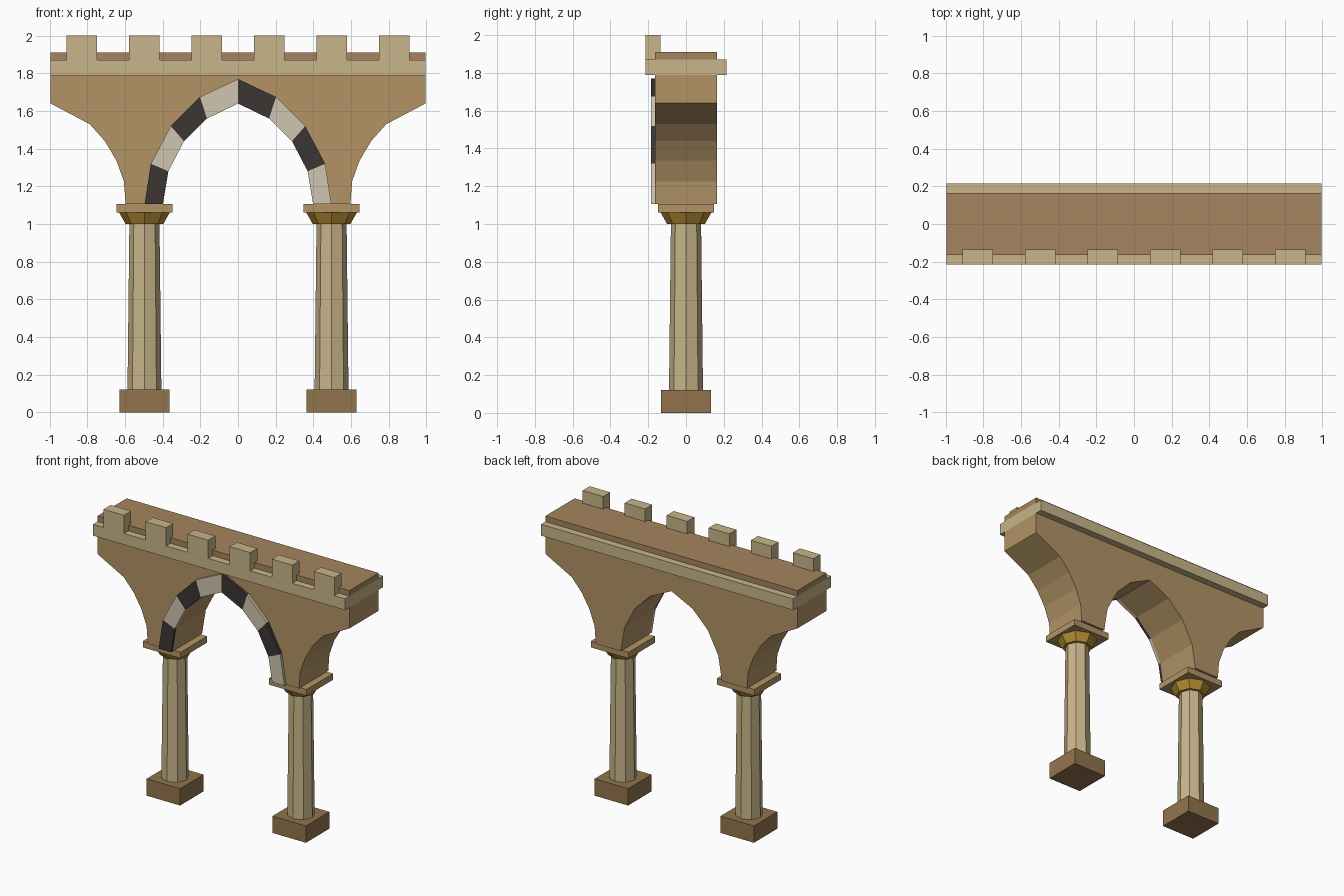
import bpy, bmesh, math

if "Cube" in bpy.data.objects:
    bpy.data.objects.remove(bpy.data.objects["Cube"])


def material(name, hex_code):
    rgb = [int(hex_code[i:i + 2], 16) / 255 for i in (0, 2, 4)]
    lin = [c / 12.92 if c <= 0.04045 else ((c + 0.055) / 1.055) ** 2.4 for c in rgb]
    m = bpy.data.materials.new(name)
    m.diffuse_color = (*lin, 1)
    m.use_nodes = True
    m.node_tree.nodes["Principled BSDF"].inputs["Base Color"].default_value = m.diffuse_color
    return m


BROWN = material("brown_stone", "92744D")
PALE = material("pale_stone", "C8B58A")
GOLD = material("gold_stone", "B28C32")
TAN = material("tan_stone", "B29466")
ROOF = material("walkway_stone", "A5855E")
DARK = material("dark_voussoir", "3C3633")
LIGHT = material("light_voussoir", "D0C5B0")


def finish(name, bm, mat):
    bmesh.ops.recalc_face_normals(bm, faces=bm.faces[:])
    me = bpy.data.meshes.new(name)
    bm.to_mesh(me)
    bm.free()
    me.materials.append(mat)
    ob = bpy.data.objects.new(name, me)
    bpy.context.collection.objects.link(ob)
    return ob


def prism(name, points, y0, y1, mat):
    """Extrude an (x, z) outline from y0 to y1."""
    bm = bmesh.new()
    face = bm.faces.new([bm.verts.new((x, y0, z)) for x, z in points])
    ext = bmesh.ops.extrude_face_region(bm, geom=[face])
    verts = [v for v in ext["geom"] if isinstance(v, bmesh.types.BMVert)]
    bmesh.ops.translate(bm, verts=verts, vec=(0, y1 - y0, 0))
    return finish(name, bm, mat)


def box(name, x0, x1, y0, y1, z0, z1, mat):
    return prism(name, [(x0, z0), (x1, z0), (x1, z1), (x0, z1)], y0, y1, mat)


def octagon(name, x, r0, r1, z0, z1, mat):
    bm = bmesh.new()
    bmesh.ops.create_cone(bm, cap_ends=True, segments=8, radius1=r0, radius2=r1, depth=z1 - z0)
    # put a corner exactly on the x axis
    v = bm.verts[:][0].co
    a = math.atan2(v.y, v.x) % (math.pi / 4)
    for w in bm.verts:
        px, py = w.co.x, w.co.y
        w.co.x = px * math.cos(a) + py * math.sin(a) + x
        w.co.y = py * math.cos(a) - px * math.sin(a)
        w.co.z += (z0 + z1) / 2
    return finish(name, bm, mat)


HALF = 0.995   # half length
WALL = 0.165   # half wall thickness
SPRING = 1.105  # height where the arch starts

# Columns: plinth, tapered shaft, flared capital, square abacus
for side, x in (("left", -0.497), ("right", 0.497)):
    box(side + "_plinth", x - 0.132, x + 0.132, -0.132, 0.132, 0, 0.12, BROWN)
    octagon(side + "_shaft", x, 0.09, 0.08, 0.12, 1.0, PALE)
    octagon(side + "_capital", x, 0.10, 0.134, 1.0, 1.06, GOLD)
    box(side + "_abacus", x - 0.149, x + 0.149, -0.149, 0.149, 1.06, SPRING, TAN)

# Arch wall: pointed opening in the middle, half arches at both ends
inner = [(0, 1.64), (0.165, 1.56), (0.287, 1.44), (0.37, 1.28), (0.399, SPRING)]
flank = [(0.597, SPRING), (0.606, 1.226), (0.646, 1.337), (0.707, 1.44),
         (0.787, 1.53), (HALF, 1.64), (HALF, 1.79)]
half = inner + flank
prism("arch_wall", half + [(-x, z) for x, z in reversed(half[1:])], -WALL, WALL, TAN)

# Voussoirs: alternating dark and light blocks on the front of the arch
outer = [(0, 1.77), (0.202, 1.675), (0.357, 1.52), (0.463, 1.32), (0.496, SPRING)]
for i in range(4):
    for side, s in (("left", -1), ("right", 1)):
        quad = [inner[i], inner[i + 1], outer[i + 1], outer[i]]
        dark = (i % 2 == 0) == (s > 0)
        prism(f"{side}_voussoir_{i + 1}", [(s * x, z) for x, z in quad],
              -0.186, -WALL + 0.001, DARK if dark else LIGHT)

# Cornice, walkway slab and battlements
box("cornice", -HALF, HALF, -0.215, 0.215, 1.79, 1.87, PALE)
box("walkway", -HALF, HALF, -WALL, WALL, 1.87, 1.91, ROOF)
for i in range(6):
    cx = (i - 2.5) * 0.332
    box(f"merlon_{i + 1}", cx - 0.081, cx + 0.081, -0.215, -0.135, 1.87, 2.0, PALE)
